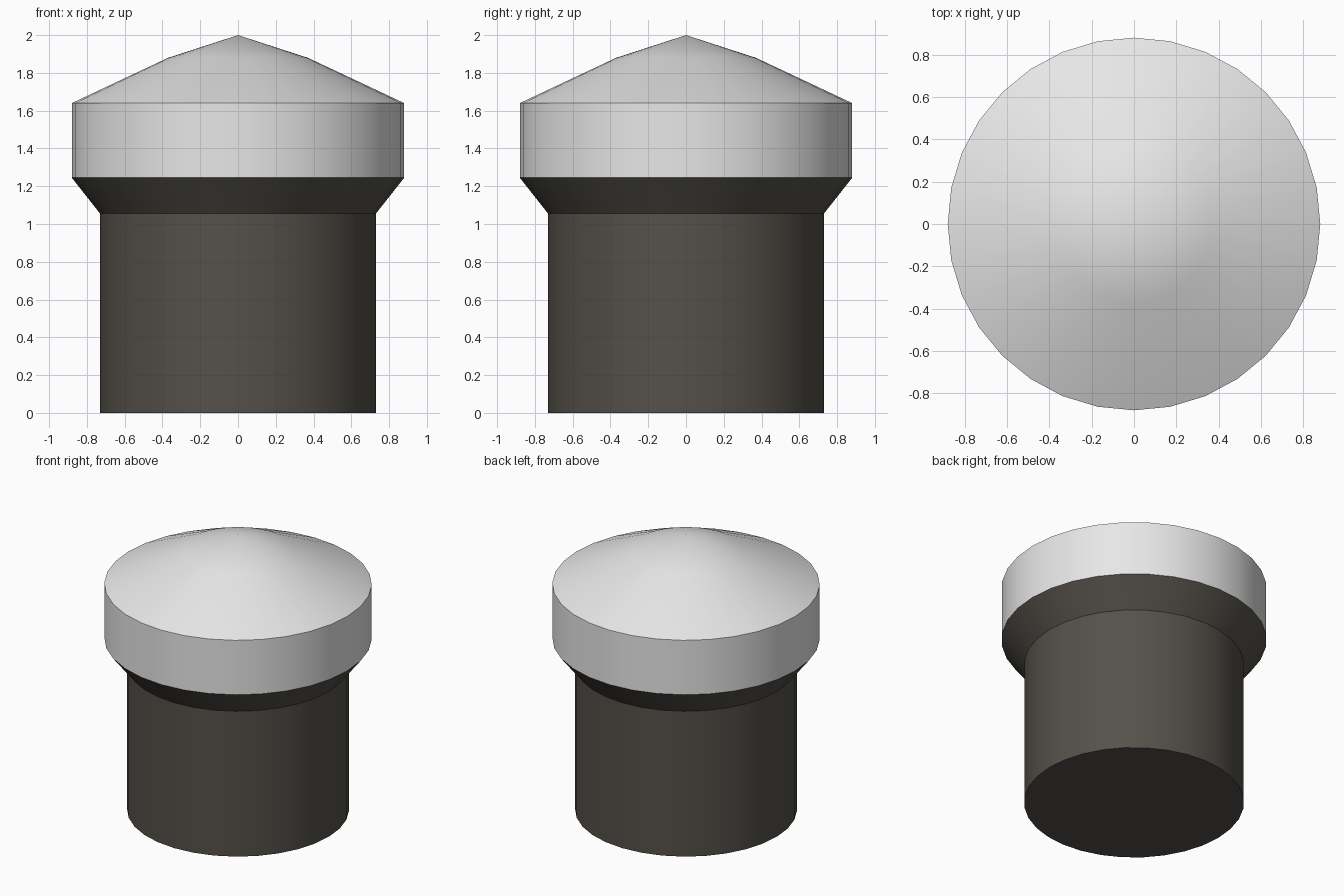
import bpy, bmesh, math

if "Cube" in bpy.data.objects:
    bpy.data.objects.remove(bpy.data.objects["Cube"])

SEGMENTS = 32


def material(name, color):
    m = bpy.data.materials.new(name)
    m.diffuse_color = (*color, 1.0)
    m.use_nodes = True
    m.node_tree.nodes["Principled BSDF"].inputs["Base Color"].default_value = m.diffuse_color
    return m


def revolve(name, profile, mat):
    """Spin a list of (radius, height) points around z; radius 0 makes a pole."""
    bm = bmesh.new()
    rings = []
    for r, z in profile:
        if r == 0:
            rings.append([bm.verts.new((0, 0, z))])
        else:
            rings.append([bm.verts.new((r * math.cos(2 * math.pi * i / SEGMENTS),
                                        r * math.sin(2 * math.pi * i / SEGMENTS), z))
                          for i in range(SEGMENTS)])
    for low, high in zip(rings, rings[1:]):
        for i in range(SEGMENTS):
            j = (i + 1) % SEGMENTS
            if len(low) == 1:
                bm.faces.new((low[0], high[j], high[i]))
            elif len(high) == 1:
                bm.faces.new((low[i], low[j], high[0]))
            else:
                bm.faces.new((low[i], low[j], high[j], high[i]))
    # Close an open bottom end
    if len(rings[0]) > 1:
        bm.faces.new(rings[0][::-1])
    if len(rings[-1]) > 1:
        bm.faces.new(rings[-1])
    mesh = bpy.data.meshes.new(name)
    bm.to_mesh(mesh)
    bm.free()
    mesh.materials.append(mat)
    obj = bpy.data.objects.new(name, mesh)
    bpy.context.collection.objects.link(obj)
    bpy.ops.object.select_all(action='DESELECT')
    obj.select_set(True)
    bpy.context.view_layer.objects.active = obj
    bpy.ops.object.shade_smooth_by_angle(angle=math.radians(20))
    return obj


dark = material("dark warm grey", (0.09, 0.081, 0.068))
light = material("light grey", (0.8, 0.8, 0.8))

# Cylindrical post with flared collar, joined to the cap without inner faces
post = revolve("post", [(0.73, 0), (0.73, 1.055), (0.88, 1.245)], dark)

# Cap: straight band with a shallow pointed dome
cap = revolve("cap", [(0.88, 1.245), (0.88, 1.64), (0.37, 1.88), (0, 2.0)], light)

# Remove the hidden faces where the two parts meet
for obj, normal_z in ((post, 1), (cap, -1)):
    bm = bmesh.new()
    bm.from_mesh(obj.data)
    hidden = [f for f in bm.faces if len(f.verts) == SEGMENTS
              and f.normal.z * normal_z > 0.9]
    bmesh.ops.delete(bm, geom=hidden, context='FACES_ONLY')
    bm.to_mesh(obj.data)
    bm.free()
